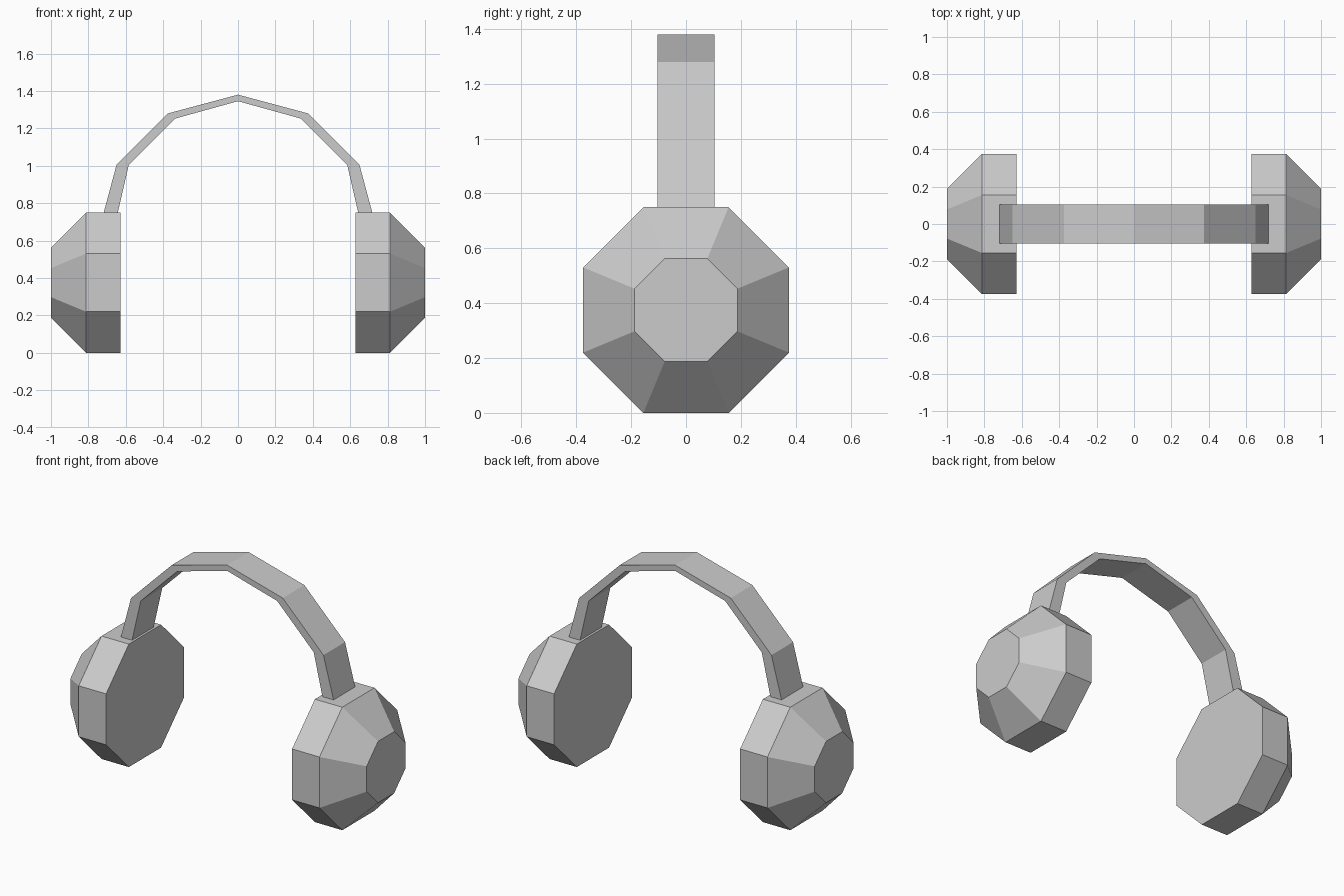
import bpy, bmesh
from math import pi, cos, sin

if "Cube" in bpy.data.objects:
    bpy.data.objects.remove(bpy.data.objects["Cube"])


def loft(name, sections):
    """Skin a run of equal-sized cross-sections and cap both ends."""
    bm = bmesh.new()
    rings = [[bm.verts.new(p) for p in s] for s in sections]
    n = len(rings[0])
    for a, b in zip(rings, rings[1:]):
        for i in range(n):
            j = (i + 1) % n
            bm.faces.new((a[i], a[j], b[j], b[i]))
    bm.faces.new(rings[0])
    bm.faces.new(rings[-1])
    bmesh.ops.recalc_face_normals(bm, faces=bm.faces)
    mesh = bpy.data.meshes.new(name)
    bm.to_mesh(mesh)
    bm.free()
    obj = bpy.data.objects.new(name, mesh)
    bpy.context.collection.objects.link(obj)
    return obj


def octagon(x, apothem):
    r = apothem / cos(pi / 8)
    angles = [pi / 8 + i * pi / 4 for i in range(8)]
    return [(x, r * cos(a), 0.375 + r * sin(a)) for a in angles]


# Ear cups: straight octagonal rim, then a taper to the outer cap
for side, label in ((-1, "left"), (1, "right")):
    loft(f"ear_cup_{label}", [octagon(side * x, r) for x, r in
                              ((0.628, 0.375), (0.8125, 0.375), (1.0, 0.1875))])

# Headband: half of a twelve-sided arch, thinner at the crown, ends sunk in the cups
half = [((0.75, 0.63), (0.67, 0.63)),
        ((0.6495, 1.005), (0.584, 1.005)),
        ((0.375, 1.2795), (0.337, 1.252))]
crown = [((0, 1.38), (0, 1.345))]
mirrored = [((-o[0], o[1]), (-i[0], i[1])) for o, i in reversed(half)]
w = 0.104
loft("headband", [[(o[0], -w, o[1]), (o[0], w, o[1]), (i[0], w, i[1]), (i[0], -w, i[1])]
                  for o, i in half + crown + mirrored])
